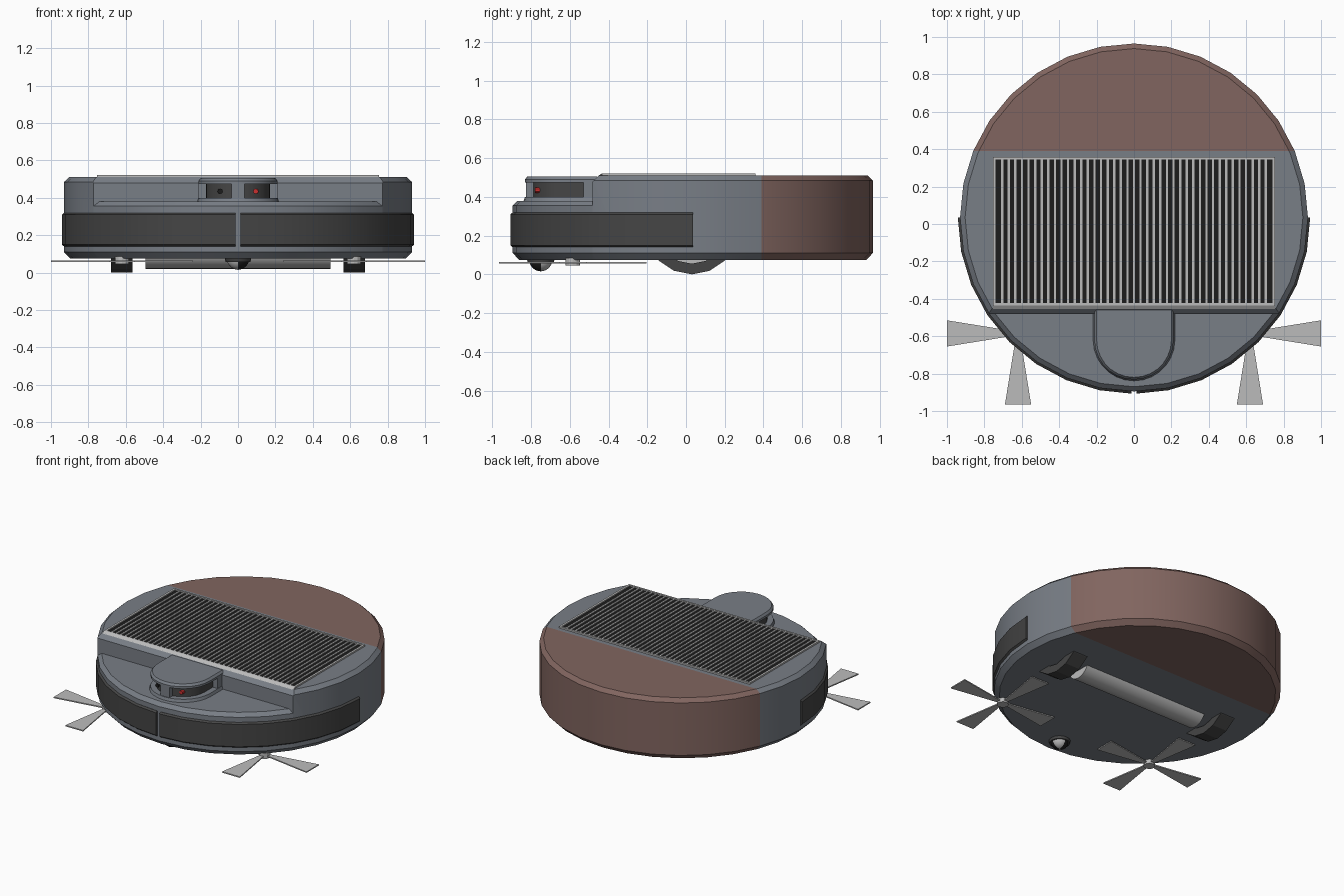
import bpy, bmesh, math
from math import sin, cos, pi, radians
from mathutils import Matrix, Vector

if "Cube" in bpy.data.objects:
    bpy.data.objects.remove(bpy.data.objects["Cube"])

CY = 0.035   # centre of the round body in y


def mat(name, r, g, b):
    m = bpy.data.materials.new(name)
    m.diffuse_color = (r, g, b, 1)
    m.use_nodes = True
    m.node_tree.nodes["Principled BSDF"].inputs["Base Color"].default_value = m.diffuse_color
    return m


SLATE = mat("slate", 0.19, 0.21, 0.24)
BROWN = mat("brown", 0.22, 0.13, 0.115)
DARK = mat("dark", 0.06, 0.06, 0.06)
BLACK = mat("black", 0.012, 0.012, 0.012)
RED = mat("red", 0.6, 0.03, 0.03)
STEEL = mat("steel", 0.5, 0.5, 0.5)


def finish(bm, name, *mats, smooth=True):
    bmesh.ops.recalc_face_normals(bm, faces=bm.faces[:])
    me = bpy.data.meshes.new(name)
    bm.to_mesh(me)
    bm.free()
    if smooth:
        me.shade_smooth()
        me.set_sharp_from_angle(angle=radians(30))
    for m in mats:
        me.materials.append(m)
    ob = bpy.data.objects.new(name, me)
    bpy.context.collection.objects.link(ob)
    return ob


def loft(bm, rings, closed=False):
    """Skin equal-length closed rings; cap the ends or join last to first."""
    vs = [[bm.verts.new(p) for p in r] for r in rings]
    n = len(vs[0])
    for a, b in zip(vs, vs[1:] + (vs[:1] if closed else [])):
        for i in range(n):
            j = (i + 1) % n
            bm.faces.new((a[i], a[j], b[j], b[i]))
    if not closed:
        bm.faces.new(vs[0])
        bm.faces.new(vs[-1])


def disc(bm, profile, n=32, cx=0, cy=CY):
    loft(bm, [[(cx + r * cos(2 * pi * i / n), cy + r * sin(2 * pi * i / n), z)
               for i in range(n)] for r, z in profile])


def keep(bm, co, no):
    """Cut away everything on the positive side of a plane and cap it."""
    g = bm.verts[:] + bm.edges[:] + bm.faces[:]
    r = bmesh.ops.bisect_plane(bm, geom=g, plane_co=co, plane_no=no, clear_outer=True)
    edges = [e for e in r['geom_cut'] if isinstance(e, bmesh.types.BMEdge)]
    bmesh.ops.contextual_create(bm, geom=edges)


def box(bm, x0, x1, y0, y1, z0, z1):
    m = Matrix.Translation(((x0 + x1) / 2, (y0 + y1) / 2, (z0 + z1) / 2)) @ \
        Matrix.Diagonal((x1 - x0, y1 - y0, z1 - z0, 1))
    bmesh.ops.create_cube(bm, size=1, matrix=m)


def cyl(bm, centre, r, depth, axis, n=16):
    rot = {'X': Matrix.Rotation(pi / 2, 4, 'Y'), 'Y': Matrix.Rotation(pi / 2, 4, 'X'),
           'Z': Matrix.Identity(4)}[axis]
    bmesh.ops.create_cone(bm, cap_ends=True, segments=n, radius1=r, radius2=r, depth=depth,
                          matrix=Matrix.Translation(centre) @ rot)


# round body: middle section, rear bin, low front deck
FULL = [(0.897, 0.075), (0.93, 0.11), (0.93, 0.485), (0.903, 0.51)]
LOW = [(0.897, 0.075), (0.93, 0.11), (0.93, 0.355), (0.905, 0.38)]
bm = bmesh.new()
disc(bm, FULL)
keep(bm, (0, 0.39, 0), (0, 1, 0))
keep(bm, (0, -0.482, 0), (0, -1, 0))
keep(bm, (0, -0.482, 0.48), Vector((0, -1, 1)).normalized())
finish(bm, "main_body", SLATE)
bm = bmesh.new()
disc(bm, FULL)
keep(bm, (0, 0.39, 0), (0, -1, 0))
finish(bm, "rear_bin", BROWN)
bm = bmesh.new()
disc(bm, LOW)
keep(bm, (0, -0.482, 0), (0, 1, 0))
finish(bm, "front_deck", SLATE)

# bumper halves wrapping the front
SECTION = [(0.91, 0.14), (0.93, 0.14), (0.942, 0.15), (0.942, 0.31), (0.93, 0.32), (0.91, 0.32)]
for s, side in ((1, "right"), (-1, "left")):
    angles = [radians(-89.2)] + [radians(-90 + 11.25 * i) for i in range(1, 9)]
    bm = bmesh.new()
    loft(bm, [[(s * r * cos(a), CY + r * sin(a), z) for r, z in SECTION] for a in angles])
    finish(bm, "bumper_" + side, DARK)

# slatted top panel
bm = bmesh.new()
box(bm, -0.745, 0.745, -0.43, 0.35, 0.505, 0.513)
finish(bm, "panel_base", BLACK, smooth=False)
bm = bmesh.new()
loft(bm, [[(s * x, y, z) for x, y, z in pts] for s, pts in
          ((1, ((0.755, -0.455, 0.508), (0.755, -0.435, 0.521), (0.74, -0.422, 0.521),
                (0.74, -0.422, 0.508))),
           (-1, ((0.755, -0.455, 0.508), (0.755, -0.435, 0.521), (0.74, -0.422, 0.521),
                 (0.74, -0.422, 0.508))))])
box(bm, -0.755, 0.755, 0.345, 0.358, 0.508, 0.521)
for s in (-1, 1):
    box(bm, s * 0.7475 - 0.0075, s * 0.7475 + 0.0075, -0.435, 0.35, 0.508, 0.521)
finish(bm, "panel_frame", STEEL, smooth=False)
bm = bmesh.new()
for i in range(1, 42):
    x = -0.74 + 1.48 * i / 42
    box(bm, x - 0.006, x + 0.006, -0.425, 0.347, 0.508, 0.519)
finish(bm, "panel_slats", STEEL, smooth=False)


# sensor turret: U-shaped layers around a recessed window
def u_shape(r, z, back=-0.46):
    arc = [pi + pi * i / 14 for i in range(15)]
    return [(r, back, z), (-r, back, z)] + [(r * cos(a), -0.62 + r * sin(a), z) for a in arc]


bm = bmesh.new()
loft(bm, [u_shape(r, z) for r, z in ((0.222, 0.37), (0.212, 0.40), (0.165, 0.40))])
loft(bm, [u_shape(r, z) for r, z in ((0.165, 0.475), (0.212, 0.475), (0.212, 0.49), (0.2, 0.505))])
box(bm, -0.21, 0.21, -0.53, -0.46, 0.39, 0.48)
box(bm, -0.035, 0.035, -0.826, -0.74, 0.39, 0.48)
finish(bm, "turret_shell", SLATE)
bm = bmesh.new()
loft(bm, [u_shape(0.172, 0.39), u_shape(0.172, 0.485)])
finish(bm, "turret_window", DARK)
for x, name, m in ((-0.095, "camera_lens", BLACK), (0.095, "laser_lens", RED)):
    bm = bmesh.new()
    cyl(bm, (x, -0.76, 0.435), 0.014, 0.04, 'Y', 12)
    finish(bm, name, m)

# drive wheels (open tyres) and main roller
for s, side in ((1, "right"), (-1, "left")):
    bm = bmesh.new()
    ring = ((0.185, 0.565), (0.24, 0.565), (0.24, 0.68), (0.185, 0.68))
    loft(bm, [[(s * x, 0.03 + r * sin(a), 0.24 - r * cos(a)) for r, x in ring]
              for a in (2 * pi * i / 16 for i in range(16))], closed=True)
    finish(bm, "wheel_" + side, DARK, smooth=False)
bm = bmesh.new()
cyl(bm, (0, 0.03, 0.12), 0.1, 0.99, 'X', 24)
finish(bm, "main_roller", STEEL)

# side brushes with four flared blades
for s, side in ((1, "right"), (-1, "left")):
    c = Vector((s * 0.62, -0.585, 0))
    bm = bmesh.new()
    cyl(bm, c + Vector((0, 0, 0.065)), 0.038, 0.04, 'Z', 12)
    for k in range(4):
        rot = Matrix.Rotation(k * pi / 2, 3, 'Z')
        loft(bm, [[c + rot @ Vector(p) + Vector((0, 0, z)) for p in
                   ((0.02, -0.012, 0), (0.38, -0.07, 0), (0.38, 0.07, 0), (0.02, 0.012, 0))]
                  for z in (0.056, 0.064)])
    finish(bm, "side_brush_" + side, STEEL, smooth=False)

# front caster ball with alternating light and dark quarters
bm = bmesh.new()
bmesh.ops.create_uvsphere(bm, u_segments=16, v_segments=8, radius=0.06,
                          matrix=Matrix.Translation((0, -0.75, 0.075)))
for f in bm.faces:
    p = f.calc_center_median()
    f.material_index = int((p.x > 0) != (p.y > -0.75))
finish(bm, "caster_ball", STEEL, BLACK)
bm = bmesh.new()
disc(bm, [(0.066, 0.058), (0.072, 0.08)], 16, 0, -0.75)
finish(bm, "caster_socket", DARK)
